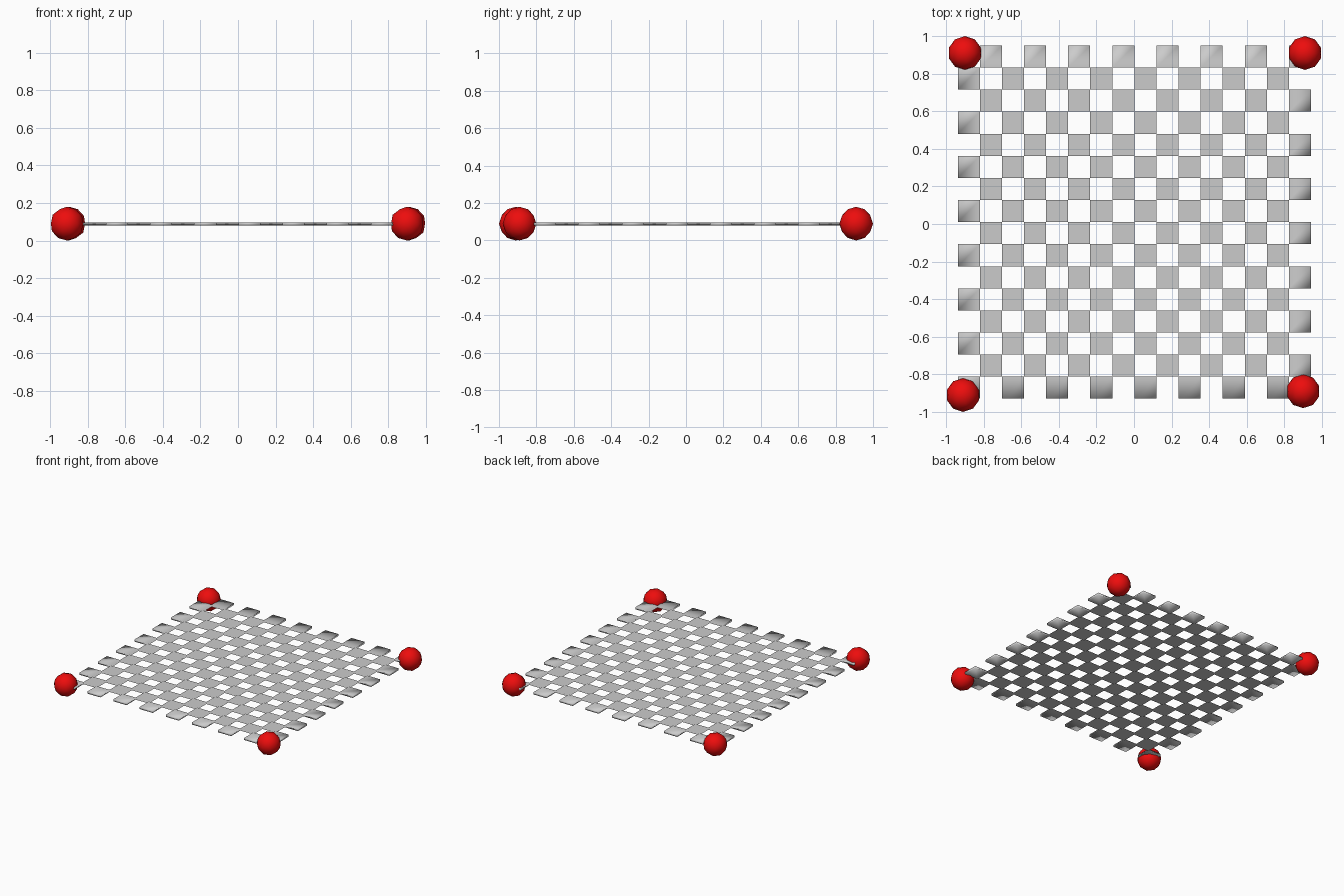
import bpy, bmesh, math

if "Cube" in bpy.data.objects:
    bpy.data.objects.remove(bpy.data.objects["Cube"])

N = 16            # squares per side
HALF = 0.94       # half width of the board
CELL = 2 * HALF / N

# Checkered board: every other square of a grid, given thickness
bm = bmesh.new()
bmesh.ops.create_grid(bm, x_segments=N, y_segments=N, size=HALF)
gaps = []
for f in bm.faces:
    c = f.calc_center_median()
    col = math.floor((c.x + HALF) / CELL)
    row = math.floor((c.y + HALF) / CELL)
    if (col + row) % 2:
        gaps.append(f)
bmesh.ops.delete(bm, geom=gaps, context='FACES')
for f in bm.faces:
    f.smooth = True
mesh = bpy.data.meshes.new("checkered_board")
bm.to_mesh(mesh)
bm.free()
board = bpy.data.objects.new("checkered_board", mesh)
board.location = (0.002, 0.01, 0.097)
bpy.context.collection.objects.link(board)
solid = board.modifiers.new("thickness", 'SOLIDIFY')
solid.thickness = 0.017
solid.offset = -1

# Red corner balls
red = bpy.data.materials.new("red")
red.diffuse_color = (0.85, 0.004, 0.004, 1)
red.use_nodes = True
red.node_tree.nodes["Principled BSDF"].inputs["Base Color"].default_value = red.diffuse_color
corners = {
    "ball_front_left": (-0.91, -0.91),
    "ball_front_right": (0.90, -0.89),
    "ball_back_left": (-0.90, 0.91),
    "ball_back_right": (0.91, 0.91),
}
for name, (x, y) in corners.items():
    bpy.ops.mesh.primitive_ico_sphere_add(subdivisions=2, radius=0.09, location=(x, y, 0.09))
    ball = bpy.context.object
    ball.name = name
    ball.data.materials.append(red)
    bpy.ops.object.shade_smooth()
